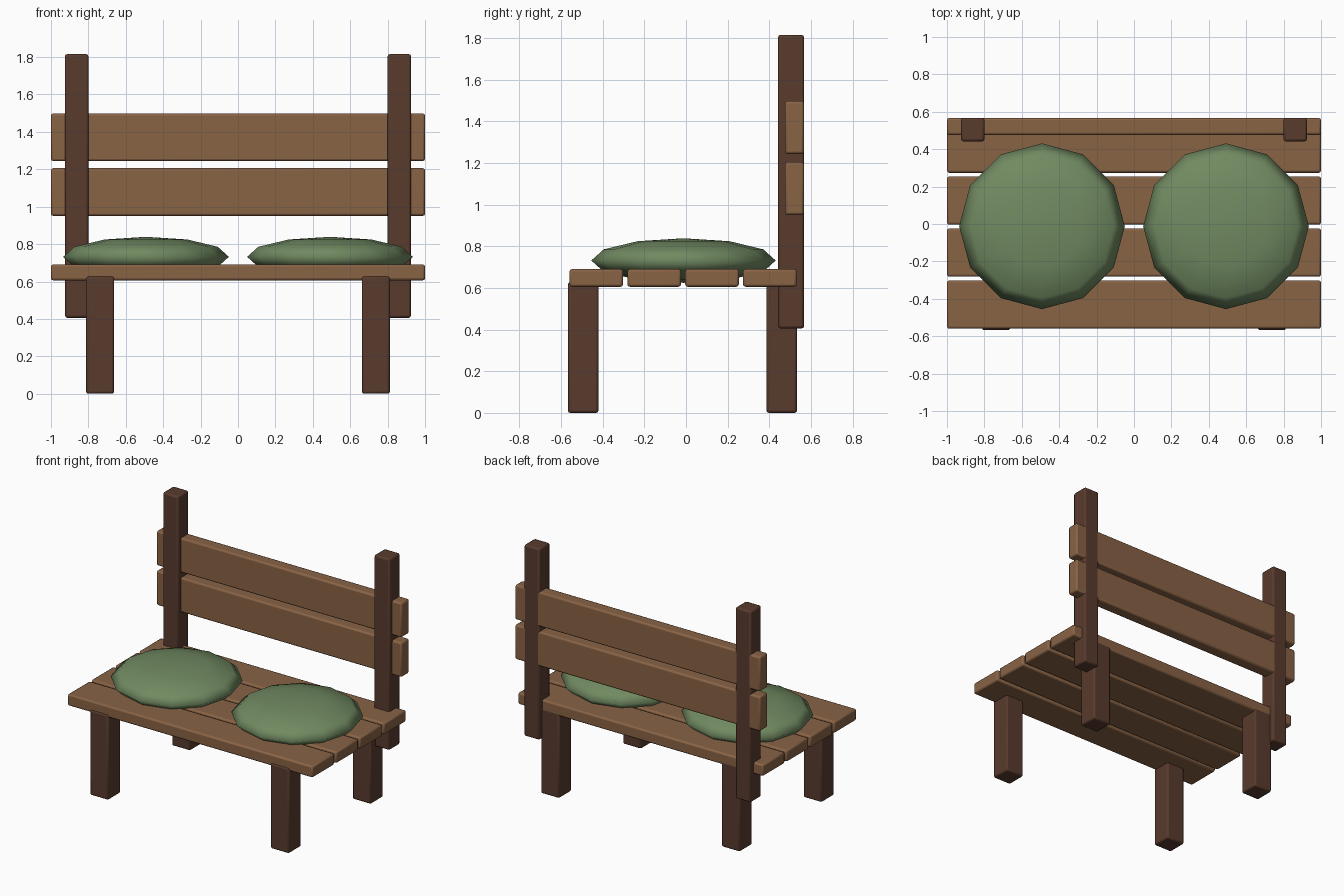
import bpy

cube = bpy.data.objects.get("Cube")
if cube:
    bpy.data.objects.remove(cube, do_unlink=True)


def make_material(name, rgb):
    mat = bpy.data.materials.new(name)
    mat.use_nodes = True
    mat.diffuse_color = (*rgb, 1)
    mat.node_tree.nodes["Principled BSDF"].inputs["Base Color"].default_value = (*rgb, 1)
    return mat


light_wood = make_material("light wood", (0.25, 0.125, 0.06))
dark_wood = make_material("dark wood", (0.098, 0.043, 0.026))
green_cloth = make_material("green cloth", (0.165, 0.255, 0.12))


def beam(name, x, y, z, mat):
    """Bevelled box spanning the (low, high) ranges on each axis."""
    ranges = (x, y, z)
    bpy.ops.mesh.primitive_cube_add(size=1, location=[(a + b) / 2 for a, b in ranges])
    obj = bpy.context.object
    obj.name = name
    obj.scale = [b - a for a, b in ranges]
    bpy.ops.object.transform_apply(location=False, rotation=False, scale=True)
    obj.data.materials.append(mat)
    bevel = obj.modifiers.new("soft edges", "BEVEL")
    bevel.width = 0.012
    bevel.segments = 2
    bpy.ops.object.shade_smooth_by_angle()
    return obj


# Seat planks, front to back
for i in range(4):
    front = -0.56 + i * 0.278
    beam(f"seat_plank_{i + 1}", (-1, 1), (front, front + 0.258), (0.606, 0.691), light_wood)

# Backrest planks
for name, bottom in (("lower_back_plank", 0.951), ("upper_back_plank", 1.244)):
    beam(name, (-1, 1), (0.476, 0.567), (bottom, bottom + 0.255), light_wood)

for side, s in (("left", 1), ("right", -1)):
    # Legs and backrest post
    leg_x = sorted((s * 0.662, s * 0.812))
    beam(f"{side}_front_leg", leg_x, (-0.568, -0.42), (0, 0.628), dark_wood)
    beam(f"{side}_back_leg", leg_x, (0.386, 0.534), (0, 0.628), dark_wood)
    beam(f"{side}_back_post", sorted((s * 0.8, s * 0.925)), (0.442, 0.568), (0.406, 1.816), dark_wood)

    # Flattened round cushion
    bpy.ops.mesh.primitive_uv_sphere_add(segments=12, ring_count=6, radius=1,
                                         location=(s * 0.492, -0.012, 0.732))
    cushion = bpy.context.object
    cushion.name = f"{side}_cushion"
    cushion.scale = (0.443, 0.443, 0.107)
    bpy.ops.object.transform_apply(location=False, rotation=False, scale=True)
    cushion.data.materials.append(green_cloth)
    bpy.ops.object.shade_smooth()
